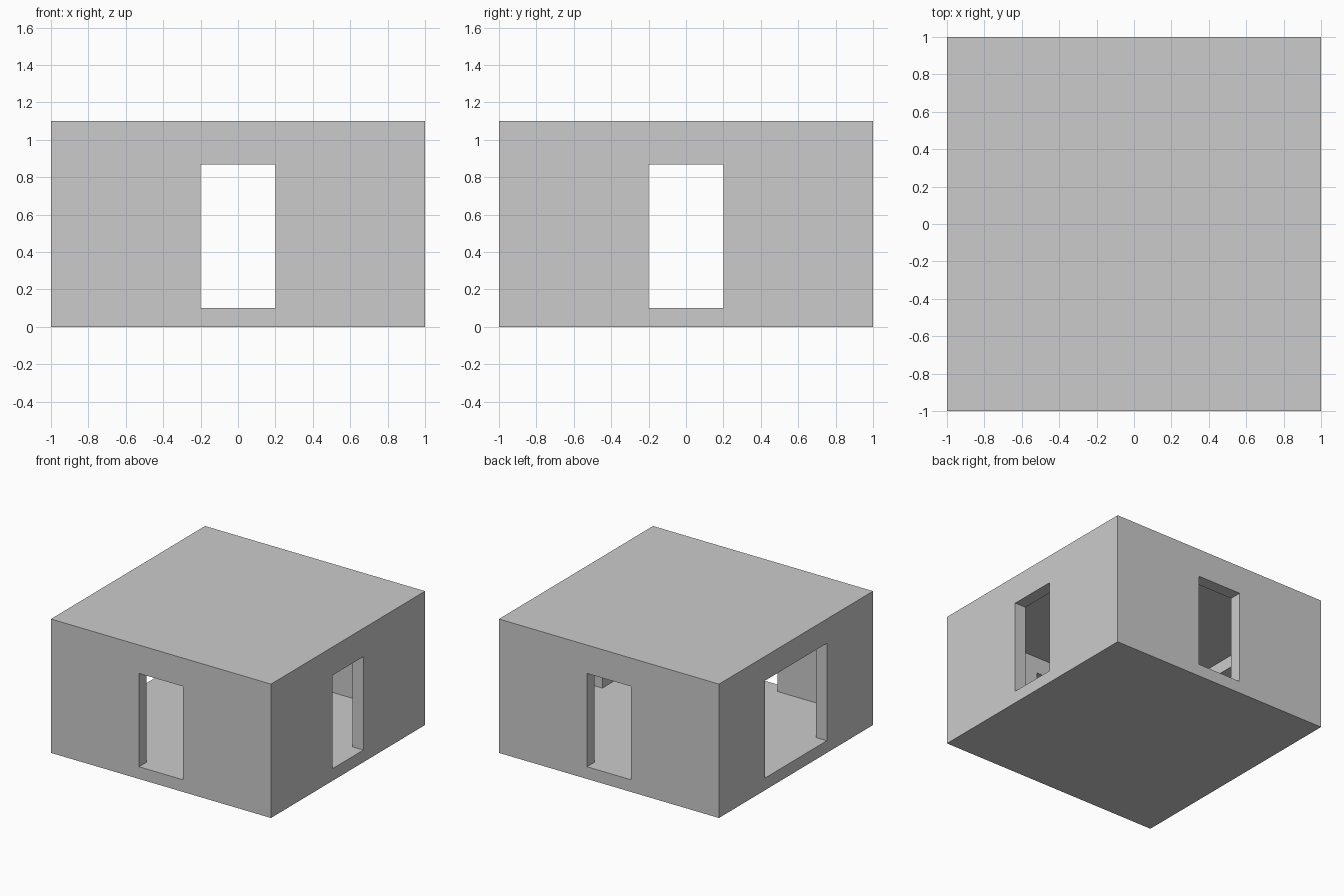
import bpy

if "Cube" in bpy.data.objects:
    bpy.data.objects.remove(bpy.data.objects["Cube"])


def box(name, x, y, z):
    """Box from (min, max) ranges on each axis."""
    spans = (x, y, z)
    bpy.ops.mesh.primitive_cube_add(size=1, location=[(a + b) / 2 for a, b in spans])
    ob = bpy.context.object
    ob.name = name
    ob.scale = [b - a for a, b in spans]
    bpy.ops.object.transform_apply(location=True, rotation=True, scale=True)
    return ob


FLOOR, CEILING, DOOR_TOP = 0.10, 1.00, 0.867

# Outer shell of the room
room = box("room_shell", (-1, 1), (-1, 1), (0, 1.1))

# Hollow interior and one opening per wall (the left one is wider and taller)
inner, outer = 0.8, 1.1
cutters = [
    box("interior_cutter", (-0.9, 0.9), (-0.9, 0.9), (FLOOR, CEILING)),
    box("front_door_cutter", (-0.2, 0.2), (-outer, -inner), (FLOOR, DOOR_TOP)),
    box("back_door_cutter", (-0.2, 0.2), (inner, outer), (FLOOR, DOOR_TOP)),
    box("right_door_cutter", (inner, outer), (-0.2, 0.2), (FLOOR, DOOR_TOP)),
    box("left_opening_cutter", (-outer, -inner), (-0.4, 0.4), (FLOOR, 0.90)),
]

bpy.context.view_layer.objects.active = room
for cutter in cutters:
    mod = room.modifiers.new(cutter.name, 'BOOLEAN')
    mod.operation = 'DIFFERENCE'
    mod.solver = 'EXACT'
    mod.object = cutter
    bpy.ops.object.modifier_apply(modifier=mod.name)
    bpy.data.objects.remove(cutter)
